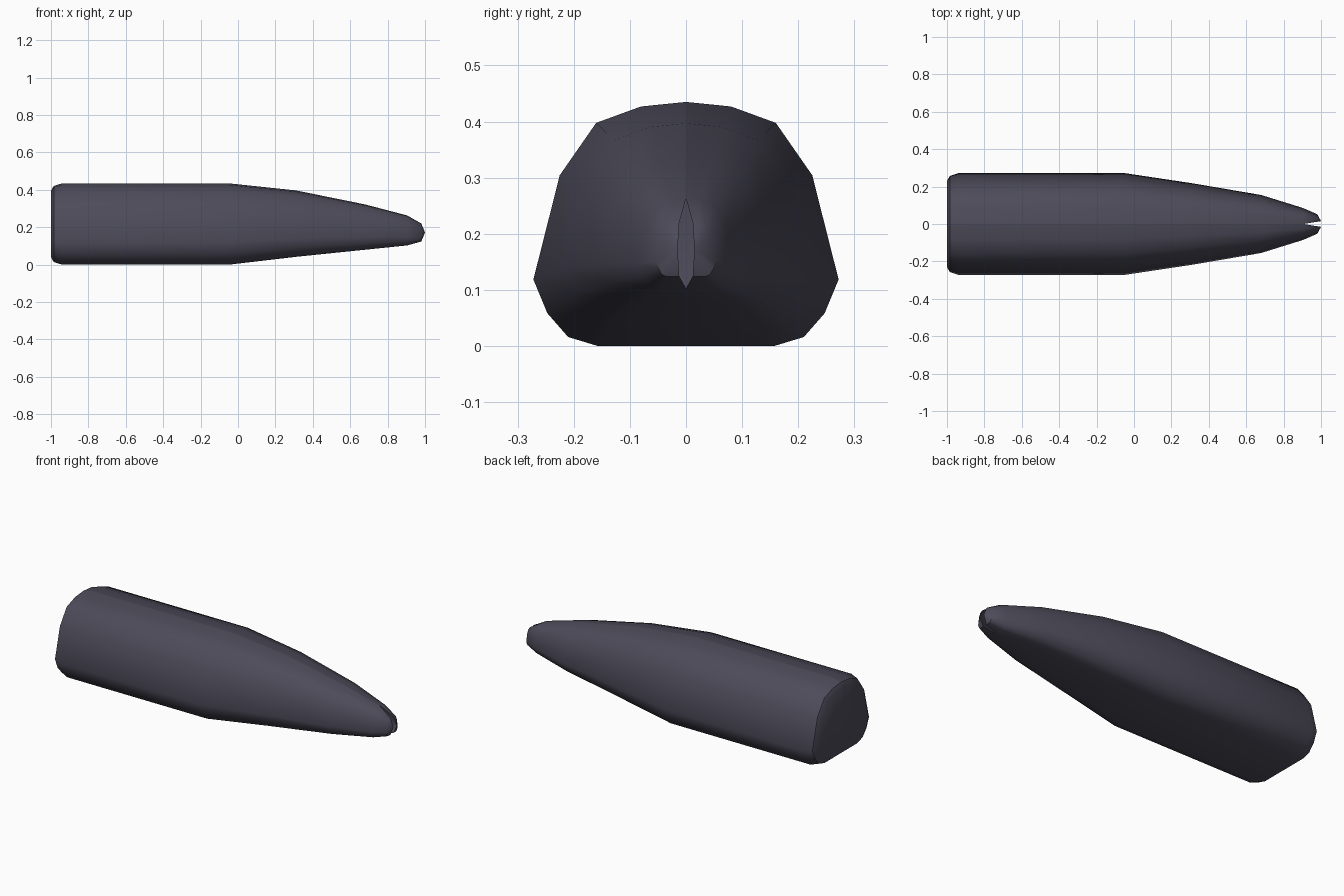
import bpy, bmesh

if "Cube" in bpy.data.objects:
    bpy.data.objects.remove(bpy.data.objects["Cube"])

# half cross-section of the hull, top centre to bottom centre (y, z)
SECTION = [(0, .435), (.08, .427), (.16, .398), (.225, .305), (.272, .12),
           (.247, .06), (.21, .018), (.157, .002), (0, .002)]

# stations along the length: x, half width, bottom z, top z, half gap at centre
STATIONS = [(-1.0, .23, .04, .395, 0), (-.985, .257, .014, .421, 0),
            (-.94, .272, 0, .435, 0), (-.05, .272, 0, .435, 0),
            (.31, .218, .042, .397, 0), (.68, .155, .08, .322, 0),
            (.905, .085, .103, .263, 0), (.98, .052, .124, .22, .012)]


def ring(bm, x, w, lo, hi, gap):
    verts = []
    for y, z in SECTION:
        t = (z - .002) / .433
        verts.append(bm.verts.new((x, gap + y / .272 * (w - gap), lo + t * (hi - lo))))
    return verts


# half hull: lofted stations, rounded tail with flat cap, split nose tip
bm = bmesh.new()
rings = [ring(bm, *s) for s in STATIONS]
for a, b in zip(rings, rings[1:]):
    for i in range(len(SECTION) - 1):
        bm.faces.new((a[i], a[i + 1], b[i + 1], b[i]))
bm.faces.new(rings[0])
tip = bm.verts.new((1.0, .015, .172))
for p, q in zip(rings[-1], rings[-1][1:]):
    bm.faces.new((p, q, tip))
bmesh.ops.recalc_face_normals(bm, faces=bm.faces)
# the tail cap must face backwards
bm.faces.ensure_lookup_table()
cap = min(bm.faces, key=lambda f: f.calc_center_median().x)
cap.normal_update()
if cap.normal.x > 0:
    bmesh.ops.reverse_faces(bm, faces=bm.faces)

mesh = bpy.data.meshes.new("hull")
bm.to_mesh(mesh)
bm.free()
hull = bpy.data.objects.new("hull", mesh)
bpy.context.collection.objects.link(hull)
bpy.context.view_layer.objects.active = hull
hull.select_set(True)
bpy.ops.object.shade_smooth_by_angle(angle=.7)

# other half, left unmerged so the centre seam stays crisp
mirror = hull.modifiers.new("mirror", 'MIRROR')
mirror.use_axis = (False, True, False)
mirror.use_mirror_merge = False

mat = bpy.data.materials.new("dark_grey")
mat.diffuse_color = (.075, .07, .1, 1)
mat.use_nodes = True
mat.node_tree.nodes["Principled BSDF"].inputs["Base Color"].default_value = mat.diffuse_color
mesh.materials.append(mat)
